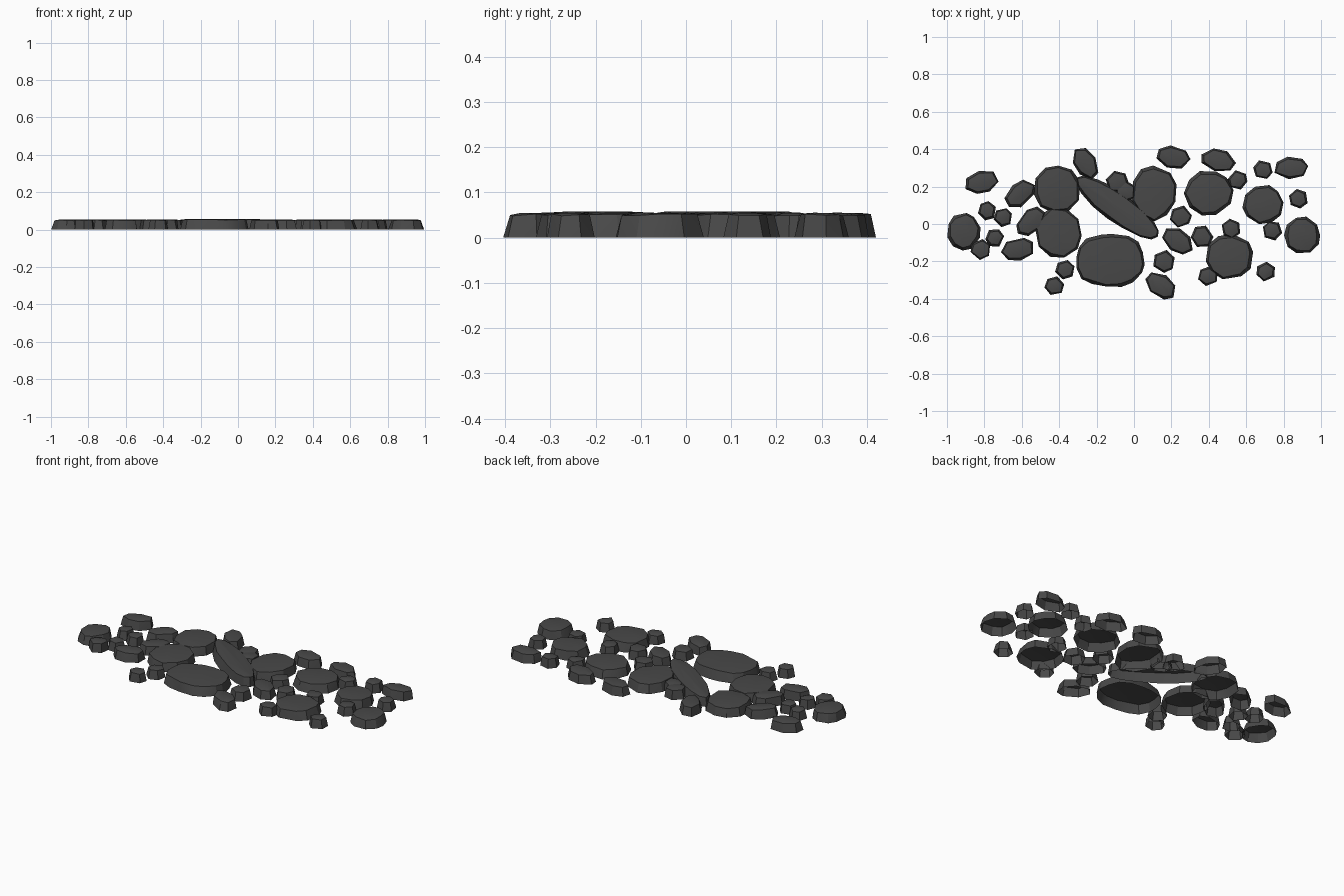
import bpy, bmesh, math, random
from mathutils import Vector

if "Cube" in bpy.data.objects:
    bpy.data.objects.remove(bpy.data.objects["Cube"])

random.seed(4)
H = 0.055

mat = bpy.data.materials.new("dark grey stone")
mat.diffuse_color = (0.065, 0.065, 0.065, 1)
mat.use_nodes = True
mat.node_tree.nodes["Principled BSDF"].inputs["Base Color"].default_value = mat.diffuse_color


def stone(name, x, y, rx, ry, rot=0, sides=6, inset=0.025, power=2.0):
    """Hollow faceted rock, open below: wide base ring, shoulder ring, shallow cap."""
    bm = bmesh.new()
    a0 = random.uniform(0, math.tau)
    c, s = math.cos(math.radians(rot)), math.sin(math.radians(rot))
    for i in range(sides):
        a = a0 + math.tau * (i + random.uniform(-0.15, 0.15)) / sides
        ca, sa = math.cos(a), math.sin(a)
        k = (abs(ca) ** power + abs(sa) ** power) ** (-1 / power)
        k *= random.uniform(1.0, 1.06)
        d = inset * random.uniform(0.6, 1.4)
        rings = ((0, 0), (d, H * random.uniform(0.87, 0.95)),
                 (d + 0.4 * min(rx, ry), H * random.uniform(0.98, 1.0)))
        for off, z in rings:
            px, py = (rx - off) * k * ca, (ry - off) * k * sa
            bm.verts.new(Vector((x + px * c - py * s, y + px * s + py * c, z)))
    bmesh.ops.convex_hull(bm, input=bm.verts)
    loose = [v for v in bm.verts if not v.link_faces]
    bmesh.ops.delete(bm, geom=loose, context='VERTS')
    bmesh.ops.recalc_face_normals(bm, faces=bm.faces)
    # open underside
    under = [f for f in bm.faces if all(v.co.z < 0.001 for v in f.verts)]
    bmesh.ops.delete(bm, geom=under, context='FACES')
    me = bpy.data.meshes.new(name)
    bm.to_mesh(me)
    bm.free()
    me.materials.append(mat)
    ob = bpy.data.objects.new(name, me)
    bpy.context.collection.objects.link(ob)
    # soft cap, crisp rim
    bpy.ops.object.select_all(action='DESELECT')
    ob.select_set(True)
    bpy.context.view_layer.objects.active = ob
    bpy.ops.object.shade_smooth_by_angle(angle=math.radians(22))


# Large round stones: x, y, rx, ry
large = [(-.91, -.04, .088, .098), (-.41, .185, .125, .125), (-.405, -.045, .125, .135),
         (.105, .165, .122, .143), (.40, .165, .127, .12), (.69, .105, .107, .102),
         (.90, -.06, .094, .098), (.51, -.175, .127, .118)]
for i, (x, y, rx, ry) in enumerate(large):
    stone(f"large_stone_{i + 1}", x, y, rx, ry, 0, 10, 0.014)

# Medium oblong stones: x, y, rotation
medium = [(-.815, .225, 12), (-.61, .16, 40), (-.62, -.135, 12), (-.55, .015, 45),
          (-.26, .325, 122), (.21, .355, -12), (.45, .34, -10), (.84, .30, 4),
          (.235, -.09, -35), (.145, -.33, -38)]
for i, (x, y, r) in enumerate(medium):
    stone(f"oblong_stone_{i + 1}", x, y, .092, .06, r, 7, 0.011)

# Small pebbles: x, y, radius
small = [(-.785, .07, .05), (-.70, .035, .05), (-.745, -.075, .05), (-.82, -.135, .055),
         (-.37, -.245, .052), (-.425, -.33, .052), (-.09, .225, .06), (-.045, .175, .057),
         (.555, .235, .052), (.69, .29, .052), (.88, .135, .052), (.74, -.035, .052),
         (.52, -.025, .052), (.25, .04, .058), (.365, -.067, .06), (.16, -.2, .06),
         (.395, -.28, .052), (.705, -.255, .052)]
for i, (x, y, r) in enumerate(small):
    stone(f"pebble_{i + 1}", x, y, r, r, 0, 6, 0.01)

# Broad slab and long sliver in the middle
H = 0.058
stone("broad_slab", -.127, -.195, .175, .136, 0, 16, 0.014, 2.7)
stone("long_sliver", -.09, .09, .265, .076, -36, 16, 0.012)
